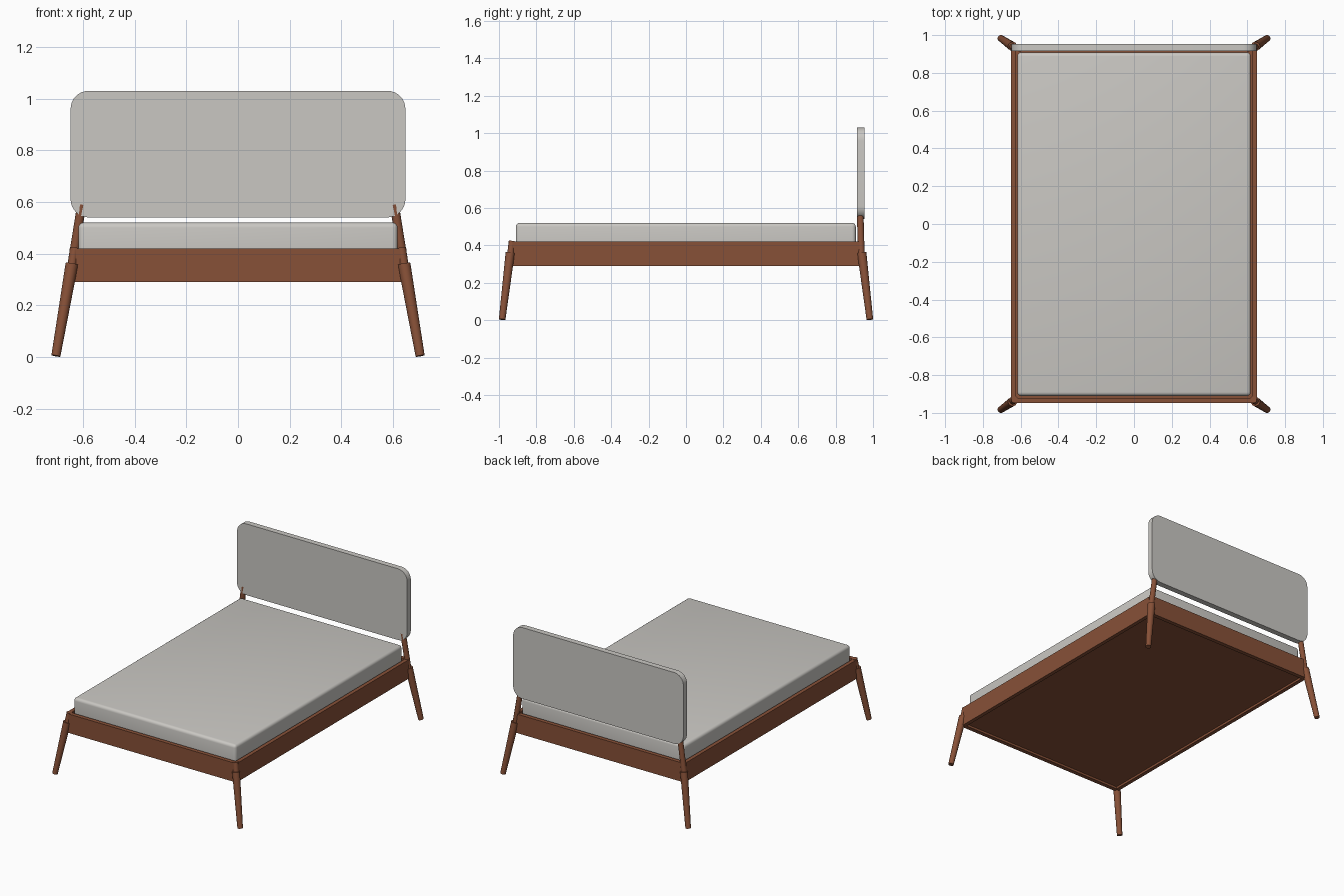
import bpy, bmesh, math
from mathutils import Vector

cube = bpy.data.objects.get("Cube")
if cube:
    bpy.data.objects.remove(cube, do_unlink=True)


def material(name, rgb):
    m = bpy.data.materials.new(name)
    m.use_nodes = True
    m.diffuse_color = (*rgb, 1)
    m.node_tree.nodes["Principled BSDF"].inputs["Base Color"].default_value = (*rgb, 1)
    return m


wood = material("warm brown wood", (0.245, 0.082, 0.039))
fabric = material("light grey fabric", (0.59, 0.575, 0.545))


def finish(name, bm, mat, smooth=False):
    bmesh.ops.recalc_face_normals(bm, faces=bm.faces[:])
    mesh = bpy.data.meshes.new(name)
    bm.to_mesh(mesh)
    bm.free()
    mesh.materials.append(mat)
    ob = bpy.data.objects.new(name, mesh)
    bpy.context.collection.objects.link(ob)
    if smooth:
        bpy.ops.object.select_all(action='DESELECT')
        bpy.context.view_layer.objects.active = ob
        ob.select_set(True)
        bpy.ops.object.shade_smooth_by_angle(angle=math.radians(40))
    return ob


def box(name, lo, hi, mat, bevel=0, segments=4, edge_rule=None):
    """Box between two corners; bevels the edges that pass the rule."""
    bm = bmesh.new()
    bmesh.ops.create_cube(bm, size=1)
    lo, hi = Vector(lo), Vector(hi)
    for v in bm.verts:
        v.co = (lo + hi) / 2 + v.co * (hi - lo)
    if bevel:
        edges = [e for e in bm.edges if edge_rule is None or edge_rule(e)]
        bmesh.ops.bevel(bm, geom=edges, offset=bevel, segments=segments,
                        profile=0.5, affect='EDGES')
    return finish(name, bm, mat, smooth=bevel > 0)


def rod(name, start, end, r_start, r_end):
    """Tapered round rod between two points."""
    start, end = Vector(start), Vector(end)
    axis = end - start
    bm = bmesh.new()
    bmesh.ops.create_cone(bm, cap_ends=True, segments=24, radius1=r_start,
                          radius2=r_end, depth=axis.length)
    turn = Vector((0, 0, 1)).rotation_difference(axis).to_matrix()
    for v in bm.verts:
        v.co = turn @ v.co + (start + end) / 2
    return finish(name, bm, wood, smooth=True)


# Frame: end rails and side rails around a recessed base panel
box("front_rail", (-0.64, -0.948, 0.29), (0.64, -0.92, 0.42), wood)
box("back_rail", (-0.64, 0.92, 0.29), (0.64, 0.948, 0.42), wood)
for side, s in (("left", 1), ("right", -1)):
    xs = sorted((s * 0.626, s * 0.652))
    box(side + "_rail", (xs[0], -0.928, 0.29), (xs[1], 0.928, 0.42), wood)
box("base_panel", (-0.63, -0.925, 0.305), (0.63, 0.925, 0.33), wood)

# Splayed legs, each carried on by a thinner post
for side, s in (("left", 1), ("right", -1)):
    for end, d in (("front", -1), ("back", 1)):
        rod(f"{end}_{side}_leg", (s * 0.705, d * 0.983, 0.004),
            (s * 0.643, d * 0.94, 0.36), 0.0175, 0.0245)
    rod(f"front_{side}_post", (s * 0.643, -0.938, 0.35),
        (s * 0.632, -0.93, 0.422), 0.018, 0.018)
    rod(f"headboard_{side}_post", (s * 0.643, 0.937, 0.35),
        (s * 0.605, 0.931, 0.59), 0.018, 0.0175)

# Mattress with softened edges
box("mattress", (-0.618, -0.91, 0.33), (0.618, 0.908, 0.52), fabric, bevel=0.02)

# Headboard with rounded corners
box("headboard", (-0.648, 0.915, 0.54), (0.648, 0.954, 1.03), fabric, bevel=0.07,
    segments=8, edge_rule=lambda e: abs(e.verts[0].co.y - e.verts[1].co.y) > 0.01)
